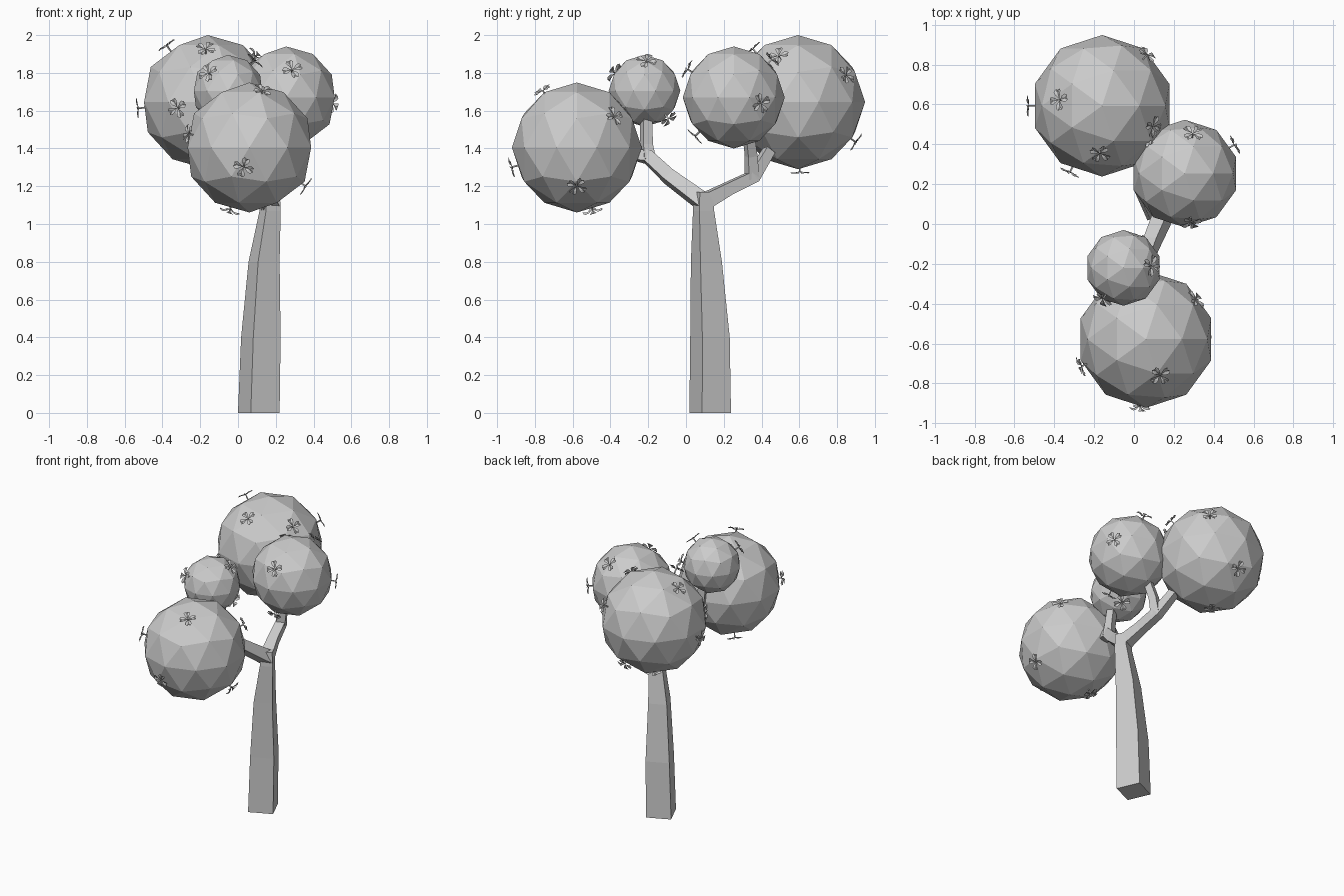
import bpy, bmesh
from math import sin, cos, pi, radians
from mathutils import Vector, Matrix

if "Cube" in bpy.data.objects:
    bpy.data.objects.remove(bpy.data.objects["Cube"])


def finish(bm, name):
    bmesh.ops.recalc_face_normals(bm, faces=bm.faces)
    me = bpy.data.meshes.new(name)
    bm.to_mesh(me)
    bm.free()
    ob = bpy.data.objects.new(name, me)
    bpy.context.collection.objects.link(ob)
    return ob


def skin(bm, rings):
    """Join a stack of four-sided rings and cap both ends."""
    vs = [[bm.verts.new(p) for p in r] for r in rings]
    for a, b in zip(vs, vs[1:]):
        for i in range(4):
            j = (i + 1) % 4
            bm.faces.new((a[i], a[j], b[j], b[i]))
    bm.faces.new(vs[0][::-1])
    bm.faces.new(vs[-1])


def tube(name, path):
    """Square branch along points (x, y, z, radius)."""
    pts = [Vector(p[:3]) for p in path]
    rings = []
    for i, p in enumerate(pts):
        d = (pts[min(i + 1, len(pts) - 1)] - pts[max(i - 1, 0)]).normalized()
        side = d.cross(Vector((0.93, 0.37, 0))).normalized()
        up = d.cross(side)
        r = path[i][3]
        rings.append([p + r * (a * side + b * up)
                      for a, b in ((-1, -1), (1, -1), (1, 1), (-1, 1))])
    bm = bmesh.new()
    skin(bm, rings)
    return finish(bm, name)


# trunk: twisted square section (x, y, z, half diagonal)
bm = bmesh.new()
skin(bm, [[Vector((x + r * cos(radians(-21) + k * pi / 2),
                   y + r * sin(radians(-21) + k * pi / 2), z)) for k in range(4)]
          for x, y, z, r in ((0.11, 0.128, 0, 0.118), (0.121, 0.127, 0.4, 0.112),
                             (0.138, 0.108, 0.8, 0.088), (0.17, 0.093, 1.07, 0.06),
                             (0.17, 0.093, 1.17, 0.055))])
finish(bm, "trunk")

# branches
tube("front_branch", [(0.17, 0.10, 1.11, 0.042), (0.09, -0.09, 1.25, 0.035),
                      (0.045, -0.20, 1.355, 0.033), (0.04, -0.29, 1.37, 0.028)])
tube("front_twig", [(0.045, -0.20, 1.34, 0.032), (0.03, -0.21, 1.42, 0.027),
                    (0.01, -0.21, 1.57, 0.024)])
tube("back_branch", [(0.17, 0.08, 1.11, 0.042), (0.13, 0.22, 1.185, 0.033),
                     (0.10, 0.355, 1.25, 0.032), (0.03, 0.44, 1.39, 0.027)])
tube("back_twig", [(0.10, 0.35, 1.24, 0.03), (0.12, 0.345, 1.36, 0.026),
                   (0.16, 0.33, 1.48, 0.024)])


def flower(bm, pos, normal, spin):
    """Four notched petals on a short stem."""
    m = (Matrix.Translation(pos) @ normal.to_track_quat('Z', 'Y').to_matrix().to_4x4()
         @ Matrix.Rotation(spin, 4, 'Z'))
    outline = [(0.004, 0, 0.026), (0.024, 0.014, 0.036), (0.042, 0.021, 0.037),
               (0.055, 0.012, 0.031), (0.050, 0, 0.034), (0.055, -0.012, 0.031),
               (0.042, -0.021, 0.037), (0.024, -0.014, 0.036)]
    for k in range(4):
        rot = m @ Matrix.Rotation(k * pi / 2, 4, 'Z')
        rim = [bm.verts.new(rot @ Vector(p)) for p in outline]
        mid = bm.verts.new(rot @ Vector((0.034, 0, 0.031)))
        for i in range(8):
            bm.faces.new((mid, rim[i], rim[(i + 1) % 8]))
    bmesh.ops.create_cone(bm, cap_ends=True, segments=4, radius1=0.005, radius2=0.005,
                          depth=0.05, matrix=m @ Matrix.Translation((0, 0, 0.004)))


# foliage balls: name, centre, radius, flower directions
balls = [
    ("back_left", (-0.16, 0.593, 1.645), 0.355,
     [(-.16, -.33, -.03), (-.35, 0, -.03), (-.21, .03, .29), (-.01, -.22, .26),
      (.25, -.1, .24), (.22, .25, .14), (.02, .29, -.2), (0, .01, -.36)]),
    ("back_right", (0.255, 0.253, 1.67), 0.27,
     [(.24, .14, -.03), (-.16, .15, .13), (.03, -.23, .14), (.04, .2, .2),
      (0, -.19, -.19)]),
    ("front_small", (-0.053, -0.22, 1.705), 0.19,
     [(-.1, -.15, .09), (.13, .01, .145), (.08, .13, -.15)]),
    ("front_large", (0.06, -0.578, 1.405), 0.344,
     [(-.31, -.13, .07), (-.03, -.33, -.1), (.07, -.18, .3), (.29, 0, -.2),
      (.24, .19, .16), (-.1, .08, -.32)]),
]
for name, c, r, dirs in balls:
    bm = bmesh.new()
    bmesh.ops.create_icosphere(bm, subdivisions=2, radius=r)
    bm.transform(Matrix.Translation(c))
    finish(bm, name + "_foliage")
    bm = bmesh.new()
    for i, d in enumerate(dirs):
        n = Vector(d).normalized()
        flower(bm, Vector(c) + n * r * 0.96, n, i * 0.7 + 0.5)
    finish(bm, name + "_flowers")
